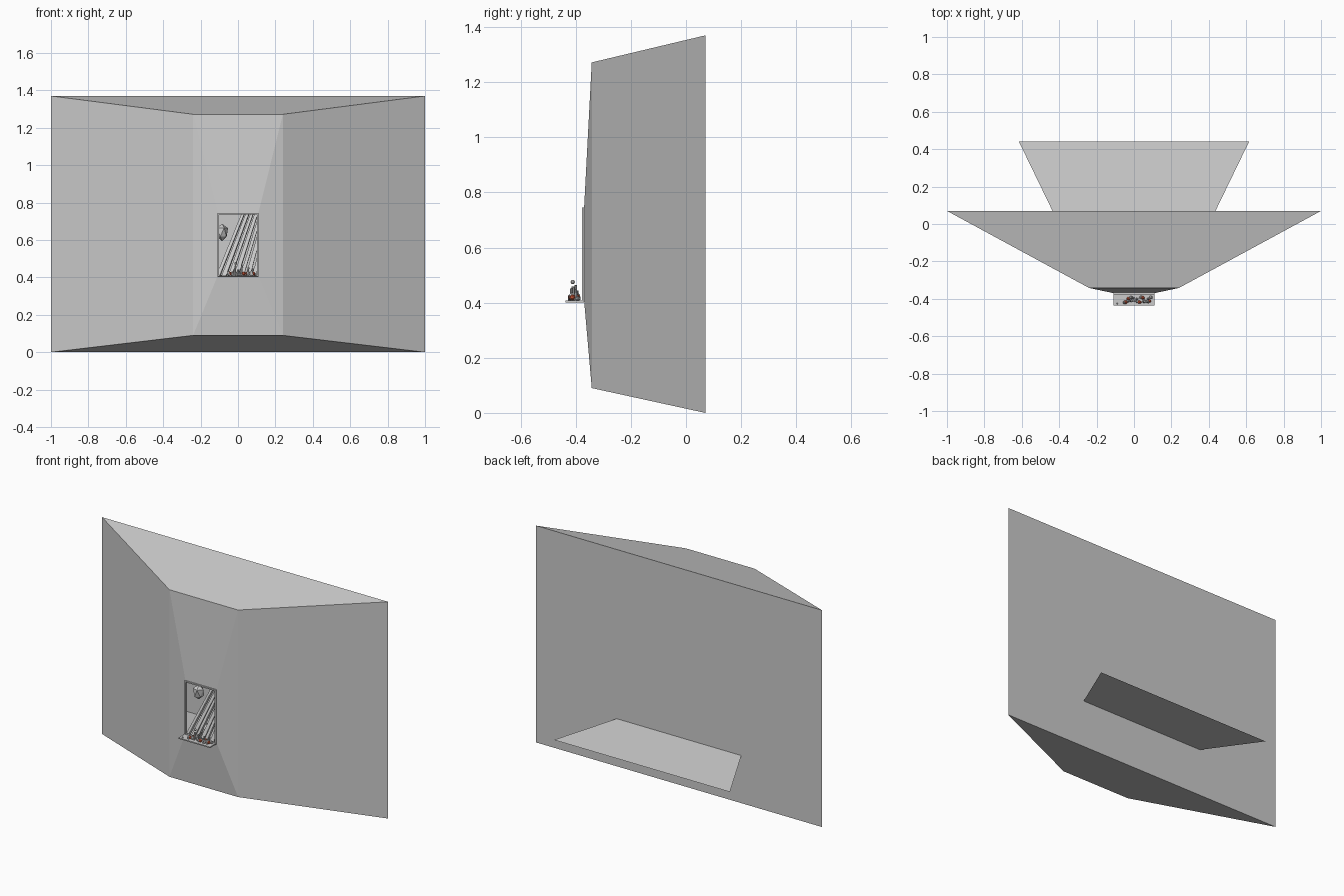
import bpy, bmesh, math, random
from mathutils import Vector, Matrix

if "Cube" in bpy.data.objects:
    bpy.data.objects.remove(bpy.data.objects["Cube"])

random.seed(4)

red = bpy.data.materials.new("red")
red.diffuse_color = (0.75, 0.12, 0.05, 1)
red.use_nodes = True
red.node_tree.nodes["Principled BSDF"].inputs["Base Color"].default_value = red.diffuse_color


def finish(bm, name, mat=None):
    bmesh.ops.recalc_face_normals(bm, faces=bm.faces)
    me = bpy.data.meshes.new(name)
    bm.to_mesh(me)
    bm.free()
    ob = bpy.data.objects.new(name, me)
    bpy.context.collection.objects.link(ob)
    if mat:
        me.materials.append(mat)
    return ob


def box(name, lo, hi, mat=None):
    lo, hi = Vector(lo), Vector(hi)
    bm = bmesh.new()
    bmesh.ops.create_cube(bm, size=1, matrix=Matrix.Translation((lo + hi) / 2)
                          @ Matrix.Diagonal((*(hi - lo), 1)))
    return finish(bm, name, mat)


def rock(name, pos, size, rough=0.15, mat=None, sub=1):
    bm = bmesh.new()
    bmesh.ops.create_icosphere(bm, subdivisions=sub, radius=1)
    for v in bm.verts:
        v.co *= 1 + random.uniform(-rough, rough)
        v.co = Vector(a * b for a, b in zip(v.co, size)) + Vector(pos)
    return finish(bm, name, mat)


def beam(name, a, b, r1, r2, sides=4, mat=None):
    a, b = Vector(a), Vector(b)
    d = b - a
    bm = bmesh.new()
    bmesh.ops.create_cone(bm, cap_ends=True, segments=sides, radius1=r1, radius2=r2,
                          depth=d.length, matrix=Matrix.Translation((a + b) / 2)
                          @ d.to_track_quat('Z', 'Y').to_matrix().to_4x4())
    return finish(bm, name, mat)


# Faceted room shell: back wall, flared sides, funnel to the window opening
bm = bmesh.new()
rings = []
for hx, y, z0, z1 in ((1, 0.07, 0, 1.37), (0.24, -0.342, 0.09, 1.272), (0.108, -0.37, 0.41, 0.74)):
    rings.append([bm.verts.new(p) for p in
                  ((-hx, y, z0), (hx, y, z0), (hx, y, z1), (-hx, y, z1))])
bm.faces.new(rings[0])
for r, s in zip(rings, rings[1:]):
    for i in range(4):
        j = (i + 1) % 4
        bm.faces.new((r[i], r[j], s[j], s[i]))
finish(bm, "room_shell")

# Sloping floor that runs through the back wall
bm = bmesh.new()
bm.faces.new([bm.verts.new(p) for p in ((-0.237, -0.34, 0.346), (0.237, -0.34, 0.346),
                                        (0.615, 0.44, 0.26), (-0.615, 0.44, 0.26))])
finish(bm, "floor")

# Window frame and sill
for s in (-1, 1):
    x = s * 0.106
    box("frame_side", (x - 0.004, -0.378, 0.405), (x + 0.004, -0.366, 0.745))
box("frame_top", (-0.11, -0.378, 0.737), (0.11, -0.366, 0.745))
box("frame_bottom", (-0.11, -0.378, 0.402), (0.11, -0.366, 0.411))
box("sill", (-0.11, -0.437, 0.401), (0.11, -0.37, 0.408))

# Slanted beams behind the opening
for i in range(7):
    x = -0.105 + i * 0.033
    y = -0.345 + 0.02 * (i % 2)
    beam("beam", (x - 0.02, y, 0.36), (x * 0.55 + 0.17, y + 0.16, 0.95),
         0.013 + 0.004 * (i % 2), 0.009)

# Boulders in the room
rock("hanging_boulder", (-0.085, -0.27, 0.64), (0.035, 0.035, 0.05))
for x, y, s in ((-0.14, -0.15, 0.05), (0.12, -0.2, 0.05), (-0.02, -0.1, 0.06)):
    rock("floor_boulder", (x, y, 0.34), (s, s, s))

# Ornaments on the sill: stones, short pegs and red pieces
for i in range(9):
    x = -0.05 + i * 0.0175
    y = -0.405 + random.uniform(-0.016, 0.014)
    h = random.uniform(0.008, 0.017)
    rock("stone", (x, y, 0.408 + h * 0.8), (0.011, 0.010, h))
for x, y, h in ((-0.02, -0.41, 0.05), (0.015, -0.4, 0.055), (0.05, -0.415, 0.045),
                (-0.005, -0.395, 0.035), (0.075, -0.4, 0.04)):
    beam("peg", (x, y, 0.408), (x + 0.006, y, 0.408 + h), 0.006, 0.005, 8)
for x, y in ((-0.045, -0.418), (-0.03, -0.4), (0.03, -0.418), (0.048, -0.395), (0.083, -0.412)):
    rock("red_piece", (x, y, 0.42), (0.011, 0.01, 0.011), 0.1, red)
ball = rock("ball", (-0.012, -0.411, 0.475), (0.008, 0.008, 0.008), 0, None, 2)
rock("pebble", (-0.09, -0.425, 0.411), (0.005, 0.005, 0.004))
